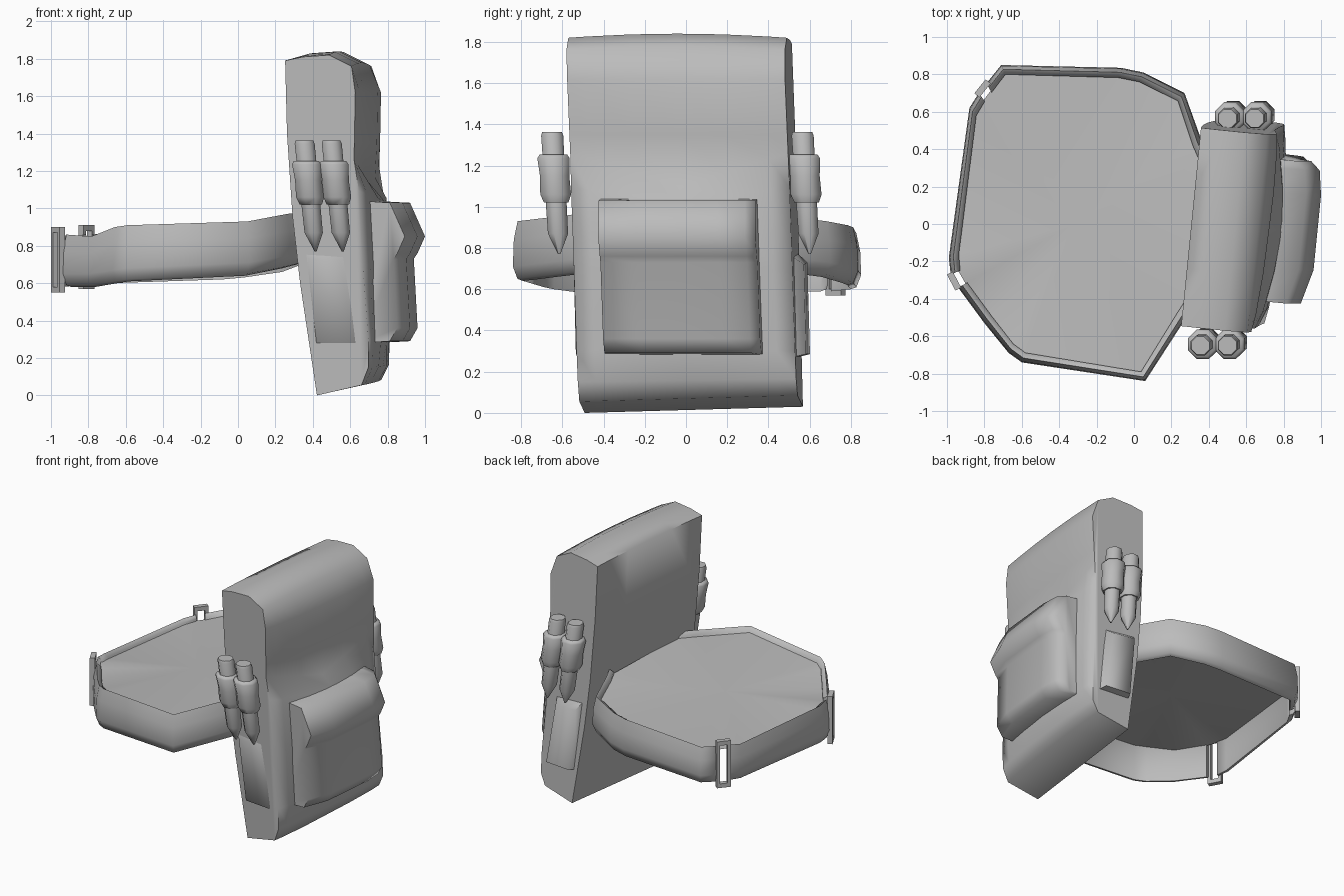
import bpy, bmesh, math
from mathutils import Vector, Matrix

cube = bpy.data.objects.get("Cube")
if cube:
    bpy.data.objects.remove(cube, do_unlink=True)

grey = bpy.data.materials.new("canvas grey")
grey.use_nodes = True
grey.diffuse_color = (0.5, 0.5, 0.5, 1)
grey.node_tree.nodes["Principled BSDF"].inputs["Base Color"].default_value = (0.5, 0.5, 0.5, 1)


def finish(name, bm, angle):
    bmesh.ops.recalc_face_normals(bm, faces=bm.faces)
    me = bpy.data.meshes.new(name)
    bm.to_mesh(me)
    bm.free()
    me.materials.append(grey)
    ob = bpy.data.objects.new(name, me)
    bpy.context.collection.objects.link(ob)
    bpy.ops.object.select_all(action='DESELECT')
    ob.select_set(True)
    bpy.context.view_layer.objects.active = ob
    bpy.ops.object.shade_smooth_by_angle(angle=math.radians(angle))
    return ob


def loft(name, sections, angle=75):
    """Skin closed cross-sections and cap both ends."""
    bm = bmesh.new()
    rings = [[bm.verts.new(p) for p in s] for s in sections]
    n = len(rings[0])
    for a, b in zip(rings, rings[1:]):
        for i in range(n):
            j = (i + 1) % n
            bm.faces.new((a[i], a[j], b[j], b[i]))
    bm.faces.new(rings[0])
    bm.faces.new(rings[-1])
    return finish(name, bm, angle)


def lean(u, v, z):
    """Pack space to world: the pack sits slightly twisted on the belt."""
    return Vector((u + 0.1 * v, v - 0.1 * (u - 0.5) - 0.04 * (z - 0.9), z))


# Main bag: side profile repeated across the width, fuller in the middle
def bag_section(v):
    e = abs(v) / 0.53
    top, low, side = -0.02 * e * e, 0.04 * (1 - e), 0.05 * e ** 4
    tilt = 0.015 * (v / 0.53 + 1)
    skew = 0.015 * v / 0.53
    pts = [(0.475, tilt), (0.385, 0.6), (0.345, 0.95), (0.315, 1.4), (0.305, 1.80 + top / 2),
           (0.40, 1.83 + top), (0.54, 1.84 + top), (0.66, 1.78 + top),
           (0.72 + skew - side / 2, 1.62), (0.715 + skew - side / 2, 1.35),
           (0.705 + skew - side / 3, 1.10 + 0.16 * e), (0.75 + low - side, 1.03 + 0.06 * e),
           (0.77 + low - side, 0.7), (0.775 + low / 2 - side / 2, 0.3),
           (0.775 - side / 2, 0.15 + tilt / 2), (0.73 - side / 3, 0.055 + tilt)]
    return [lean(u, v, z) for u, z in pts]


loft("main_bag", [bag_section(v) for v in (-0.53, -0.44, -0.22, 0, 0.22, 0.44, 0.53)])

# Outer pocket with overhanging flap
pocket = [(0.70, 1.04), (0.90, 1.03), (0.98, 0.85), (0.94, 0.76),
          (0.92, 0.73), (0.94, 0.36), (0.90, 0.29), (0.70, 0.28)]
loft("outer_pocket", [[lean(u - (inset if u > 0.8 else 0), v, z) for u, z in pocket]
                      for v, inset in ((-0.385, 0.05), (-0.2, 0), (0.2, 0), (0.33, 0.02), (0.375, 0.07))])

# Thin pockets bulging from the two ends of the bag
for name, s, out in (("front_side_pocket", -1, 0.012), ("rear_side_pocket", 1, 0.045)):
    inner = [(0.40, 0.79), (0.64, 0.77), (0.70, 0.27), (0.46, 0.27)]
    outer = [(0.43, 0.73), (0.60, 0.72), (0.67, 0.285), (0.48, 0.285)]
    loft(name, [[lean(u, s * 0.51, z) for u, z in inner],
                [lean(u, s * (0.53 + out), z) for u, z in outer]])


# Pointed rods in side holsters
def revolve(name, profile, base, sides):
    bm = bmesh.new()
    rings = []
    for r, z in profile:
        d = (1.36 - z) / 0.59
        c = Vector((base[0] + 0.06 * d, base[1] + 0.035 * d, z))
        rings.append([bm.verts.new(c + Vector((r * math.cos(a), r * math.sin(a), 0)))
                      for a in (2 * math.pi * (i + 0.5) / sides for i in range(sides))])
    for a, b in zip(rings, rings[1:]):
        for i in range(sides):
            j = (i + 1) % sides
            bm.faces.new((a[i], a[j], b[j], b[i]))
    bm.faces.new(rings[0])
    bm.faces.new(rings[-1])
    return finish(name, bm, 65)


rod = [(0.006, 0.77), (0.053, 0.87), (0.055, 1.05), (0.058, 1.345), (0.052, 1.362)]
holster = [(0.064, 1.02), (0.081, 1.06), (0.077, 1.15), (0.085, 1.235), (0.073, 1.253)]
for end, x0, y0 in (("front", 0.355, -0.65), ("rear", 0.50, 0.565)):
    for k, side in enumerate(("inner", "outer")):
        at = (x0 + 0.145 * k, y0)
        revolve(f"{end}_{side}_rod", rod, at, 8)
        revolve(f"{end}_{side}_holster", holster, at, 8)

# Waist belt: three strap runs (x, y, bottom, top) separated by the buckles
runs = {
    "front_strap": [(0.36, -0.38, 0.70, 0.98), (0.28, -0.50, 0.68, 0.97), (0.06, -0.84, 0.64, 0.93),
                    (-0.60, -0.74, 0.61, 0.91), (-0.67, -0.69, 0.60, 0.90), (-0.80, -0.53, 0.58, 0.85),
                    (-0.94, -0.34, 0.58, 0.86)],
    "end_strap": [(-0.98, -0.27, 0.58, 0.87), (-0.99, -0.18, 0.58, 0.86),
                  (-0.88, 0.62, 0.59, 0.85), (-0.83, 0.70, 0.59, 0.86)],
    "rear_strap": [(-0.79, 0.75, 0.59, 0.86), (-0.71, 0.85, 0.60, 0.87), (-0.07, 0.835, 0.62, 0.90),
                   (0.05, 0.81, 0.63, 0.91), (0.27, 0.70, 0.66, 0.93), (0.36, 0.45, 0.69, 0.96),
                   (0.40, 0.36, 0.70, 0.97)],
}
centre = Vector((-0.32, 0, 0))


def inward(x, y, d, z):
    p = Vector((x, y, 0))
    p += (centre - p).normalized() * d
    return Vector((p.x, p.y, z))


rim = []
for name, pts in runs.items():
    loft(name, [[inward(x, y, 0.055, t - 0.02), inward(x, y, 0.025, t),
                 inward(x, y, 0.005, t - 0.09), inward(x, y, 0.0, b + 0.07),
                 inward(x, y, 0.025, b + 0.01), inward(x, y, 0.055, b)] for x, y, b, t in pts])
    rim += [inward(x, y, 0.045, t - 0.035) for x, y, b, t in pts]

# Flat panel filling the belt
bm = bmesh.new()
hub = bm.verts.new((-0.32, 0, 0.86))
ring = [bm.verts.new(p) for p in rim]
for i, v in enumerate(ring):
    bm.faces.new((hub, v, ring[(i + 1) % len(ring)]))
finish("belt_panel", bm, 60)

# Open rectangular buckles bridging the strap gaps
for name, x, y, z0, z1, heading in (("front_buckle", -0.962, -0.305, 0.55, 0.90, -62),
                                    ("rear_buckle", -0.81, 0.725, 0.57, 0.91, 51)):
    bm = bmesh.new()
    h = z1 - z0
    for cx, cz, w, t in ((-0.037, 0, 0.022, h), (0.037, 0, 0.022, h),
                         (0, h / 2 - 0.015, 0.09, 0.03), (0, -h / 2 + 0.015, 0.09, 0.03)):
        m = (Matrix.Translation((x, y, (z0 + z1) / 2)) @ Matrix.Rotation(math.radians(heading), 4, 'Z')
             @ Matrix.Translation((cx, 0, cz)) @ Matrix.Diagonal((w, 0.035, t, 1)))
        bmesh.ops.create_cube(bm, size=1, matrix=m)
    finish(name, bm, 30)
